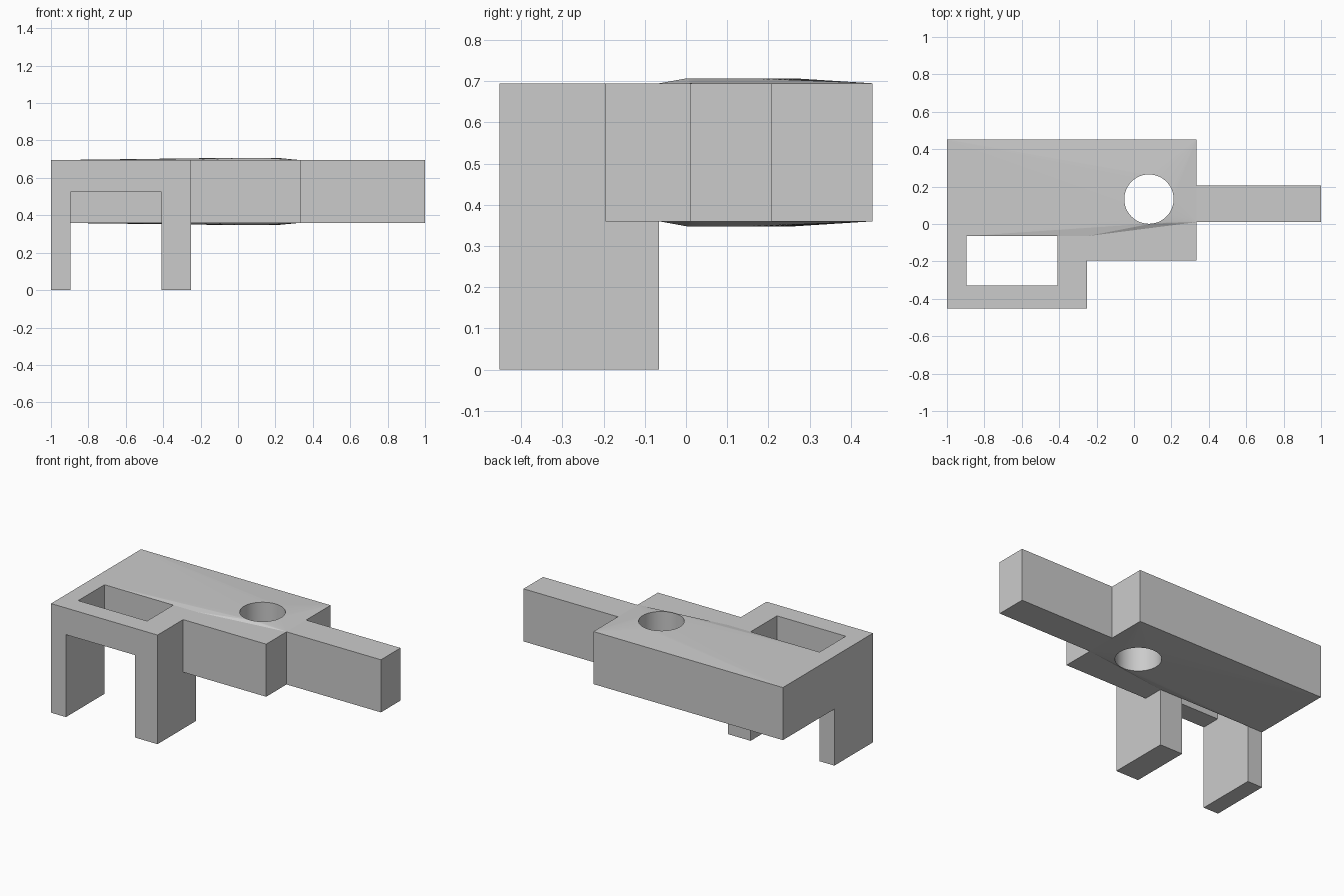
import bpy, bmesh, math
from mathutils import Vector

cube = bpy.data.objects.get("Cube")
if cube:
    bpy.data.objects.remove(cube)

LEVELS = [0, 0.36, 0.525, 0.695]    # floor, plate underside, beam underside, top
LEFT, WIN_L, WIN_R, LEG_R, PLATE_R, TIP = -1, -0.895, -0.41, -0.25, 0.335, 1
FRONT, WIN_F, SHELF_F, WIN_B, BACK = -0.453, -0.33, -0.195, -0.065, 0.453
BAR_F, BAR_B = 0.01, 0.207
BORE, RADIUS, RAISE, SIDES = Vector((0.08, 0.133)), 0.132, 0.012, 48

faces = {}          # vertex set -> ordered loop; a wall shared by two cells cancels


def toggle(loop):
    key = frozenset(loop)
    if key in faces:
        del faces[key]
    else:
        faces[key] = loop


def walls(plan, start):
    for low, high in zip(LEVELS[start:], LEVELS[start + 1:]):
        for i, a in enumerate(plan):
            b = plan[i - 1]
            toggle([(*a, low), (*b, low), (*b, high), (*a, high)])


def prism(plan, start):
    walls(plan, start)
    for z in (LEVELS[start], LEVELS[-1]):
        toggle([(*p, z) for p in plan])


# Left leg, right leg and the beam joining them
prism([(LEFT, WIN_B), (LEFT, FRONT), (WIN_L, FRONT), (WIN_L, WIN_F), (WIN_L, WIN_B)], 0)
prism([(WIN_R, WIN_B), (WIN_R, WIN_F), (WIN_R, FRONT), (LEG_R, FRONT),
       (LEG_R, SHELF_F), (LEG_R, WIN_B)], 0)
prism([(WIN_L, WIN_F), (WIN_L, FRONT), (WIN_R, FRONT), (WIN_R, WIN_F)], 2)

# Plate corner, front shelf and long end bar
prism([(LEFT, BACK), (LEFT, WIN_B), (WIN_L, WIN_B)], 1)
prism([(LEG_R, WIN_B), (LEG_R, SHELF_F), (PLATE_R, SHELF_F), (PLATE_R, BAR_F)], 1)
prism([(PLATE_R, BAR_F), (TIP, BAR_F), (TIP, BAR_B), (PLATE_R, BAR_B)], 1)

# Bored plate, counter-clockwise, with its skin rising slightly to the bore rim
plate = [(LEFT, BACK), (WIN_L, WIN_B), (WIN_R, WIN_B), (LEG_R, WIN_B),
         (PLATE_R, BAR_F), (PLATE_R, BAR_B), (PLATE_R, BACK)]
walls(plate, 1)


def around(step):
    angle = math.tau * (step % SIDES) / SIDES
    return Vector((math.cos(angle), math.sin(angle)))


def rim(step, z):
    return (*(BORE + around(step) * RADIUS), z)


def facing_corner(step):
    direction = around(step) + around(step + 1)
    return max(range(len(plate)), key=lambda i: direction.dot(Vector(plate[i])))


z_low, z_high = LEVELS[1], LEVELS[-1]
for z, rim_z in ((z_low, z_low - RAISE), (z_high, z_high + RAISE)):
    for s in range(SIDES):
        here, after = facing_corner(s), facing_corner(s + 1)
        toggle([rim(s, rim_z), rim(s + 1, rim_z), (*plate[here], z)])
        if here != after:
            count = (after - here) % len(plate)
            span = [plate[(here + k) % len(plate)] for k in range(count + 1)]
            toggle([rim(s + 1, rim_z)] + [(*p, z) for p in span])

bore_faces = set()
for s in range(SIDES):
    loop = [rim(s, z_low - RAISE), rim(s + 1, z_low - RAISE),
            rim(s + 1, z_high + RAISE), rim(s, z_high + RAISE)]
    bore_faces.add(frozenset(loop))
    toggle(loop)

# Turn the remaining outer faces into one closed mesh
bm = bmesh.new()
verts = {}
for key, loop in faces.items():
    for p in loop:
        if p not in verts:
            verts[p] = bm.verts.new(p)
    face = bm.faces.new([verts[p] for p in loop])
    face.smooth = key in bore_faces
bmesh.ops.recalc_face_normals(bm, faces=bm.faces)
bmesh.ops.dissolve_limit(bm, angle_limit=math.radians(0.05),
                         verts=bm.verts, edges=bm.edges)
mesh = bpy.data.meshes.new("bored_bracket")
bm.to_mesh(mesh)
bm.free()

grey = bpy.data.materials.new("light grey")
grey.use_nodes = True
colour = (0.6, 0.6, 0.6, 1)
grey.diffuse_color = colour
grey.node_tree.nodes["Principled BSDF"].inputs["Base Color"].default_value = colour
mesh.materials.append(grey)

bracket = bpy.data.objects.new("bored_bracket", mesh)
bpy.context.collection.objects.link(bracket)
